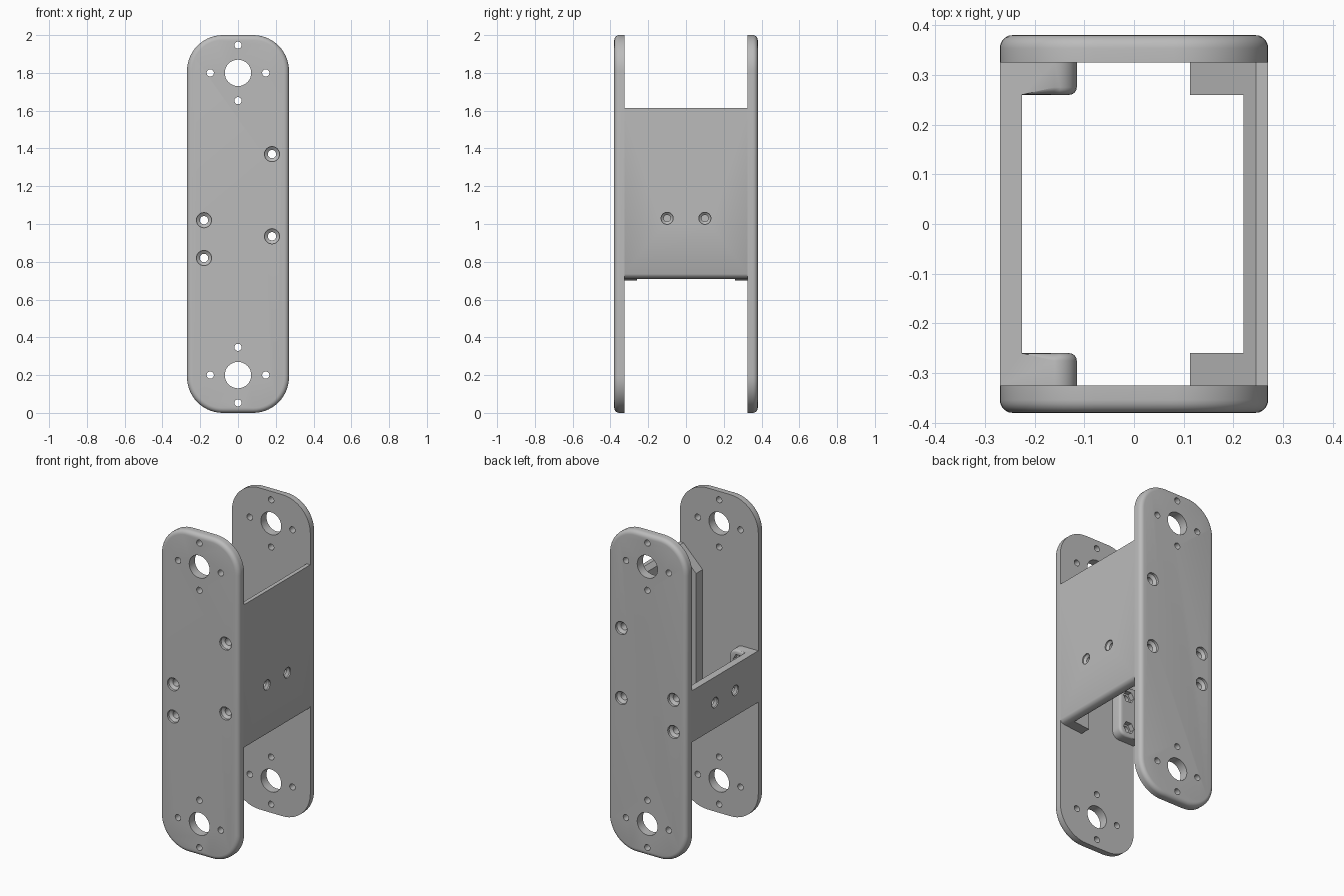
import bpy, bmesh, math
from mathutils import Matrix, Vector

cube = bpy.data.objects.get("Cube")
if cube:
    bpy.data.objects.remove(cube, do_unlink=True)

grey = bpy.data.materials.new("matte grey")
grey.use_nodes = True
COLOUR = (0.5, 0.5, 0.5, 1)
grey.diffuse_color = COLOUR
bsdf = next(n for n in grey.node_tree.nodes if n.type == 'BSDF_PRINCIPLED')
bsdf.inputs["Base Color"].default_value = COLOUR
bsdf.inputs["Roughness"].default_value = 0.6

HALF, INNER, OUTER, FLANGE = 0.27, 0.325, 0.38, 0.26


def to_object(name, bm):
    bmesh.ops.recalc_face_normals(bm, faces=bm.faces)
    mesh = bpy.data.meshes.new(name)
    bm.to_mesh(mesh)
    bm.free()
    obj = bpy.data.objects.new(name, mesh)
    bpy.context.collection.objects.link(obj)
    mesh.materials.append(grey)
    return obj


def rounded(x0, x1, z0, z1, radii, steps=10):
    """Outline in x and z; radii run from the low-left corner anticlockwise."""
    pts = []
    corners = [(x0, z0, 1, 1), (x1, z0, -1, 1), (x1, z1, -1, -1), (x0, z1, 1, -1)]
    for i, ((x, z, sx, sz), r) in enumerate(zip(corners, radii)):
        if r == 0:
            pts.append((x, z))
            continue
        for k in range(steps + 1):
            a = math.pi + math.pi / 2 * (i + k / steps)
            pts.append((x + sx * r + r * math.cos(a), z + sz * r + r * math.sin(a)))
    return pts


def extrude(outline, y0, y1):
    bm = bmesh.new()
    face = bm.faces.new([bm.verts.new((x, y0, z)) for x, z in outline])
    grown = bmesh.ops.extrude_face_region(bm, geom=[face])["geom"]
    verts = [g for g in grown if isinstance(g, bmesh.types.BMVert)]
    bmesh.ops.translate(bm, verts=verts, vec=(0, y1 - y0, 0))
    return bm


def lathe(bm, rings, origin, axis, sides=32):
    """Closed stepped cutter: rings of (distance along axis, radius)."""
    turn = Matrix.Translation(origin) @ Vector(axis).to_track_quat('Z', 'Y').to_matrix().to_4x4()
    loops = []
    for d, r in rings:
        angles = [math.tau * k / sides for k in range(sides)]
        loops.append([bm.verts.new(turn @ Vector((r * math.cos(a), r * math.sin(a), d)))
                      for a in angles])
    for low, high in zip(loops, loops[1:]):
        for k in range(sides):
            j = (k + 1) % sides
            bm.faces.new((low[k], low[j], high[j], high[k]))
    bm.faces.new(loops[0][::-1])
    bm.faces.new(loops[-1])


def carve(obj, bm):
    """Subtract the cutter mesh and keep only the result."""
    cutter = to_object("cutter", bm)
    cutter.hide_render = True
    mod = obj.modifiers.new("cut", 'BOOLEAN')
    mod.operation, mod.solver, mod.object = 'DIFFERENCE', 'EXACT', cutter
    graph = bpy.context.evaluated_depsgraph_get()
    result = bpy.data.meshes.new_from_object(obj.evaluated_get(graph))
    obj.modifiers.clear()
    obj.data = result
    bpy.data.objects.remove(cutter, do_unlink=True)


def smooth(obj):
    bpy.ops.object.select_all(action='DESELECT')
    obj.select_set(True)
    bpy.context.view_layer.objects.active = obj
    bpy.ops.object.shade_smooth_by_angle(angle=math.radians(35))


SCREWS = {1: [(0.18, 1.37), (0.18, 0.935)], -1: [(-0.18, 1.02), (-0.18, 0.82)]}

# End plates with softened outer rim, pivot holes and countersunk screw holes
for name, s in (("front_plate", -1), ("back_plate", 1)):
    bm = extrude(rounded(-HALF, HALF, 0, 2, [0.19] * 4, 14), s * INNER, s * OUTER)
    rim = [e for e in bm.edges if all(abs(v.co.y - s * OUTER) < 1e-4 for v in e.verts)]
    bmesh.ops.bevel(bm, geom=rim, offset=0.026, segments=5, profile=0.5, affect='EDGES')
    plate = to_object(name, bm)
    holes = bmesh.new()
    for z in (0.2, 1.8):
        spots = [(0, 0, 0.07)]
        spots += [(dx * 0.147, dz * 0.147, 0.019) for dx, dz in ((1, 0), (-1, 0), (0, 1), (0, -1))]
        for dx, dz, r in spots:
            lathe(holes, [(0.3, r), (0.4, r)], (dx, 0, z + dz), (0, s, 0))
    for x, z in SCREWS[1] + SCREWS[-1]:
        lathe(holes, [(0.3, 0.022), (0.352, 0.022), (0.365, 0.04), (0.4, 0.04)],
              (x, 0, z), (0, s, 0))
    carve(plate, holes)
    smooth(plate)


def bracket(name, side, outline, wall_x, hole_z, round_ends):
    """C-shaped side wall with flanges behind both plates."""
    obj = to_object(name, extrude(outline, -INNER, INNER))
    # Hollow between the flanges
    hollow = bmesh.new()
    bmesh.ops.create_cube(hollow, size=1)
    bmesh.ops.scale(hollow, vec=(1, 2 * FLANGE, 3), verts=hollow.verts)
    bmesh.ops.translate(hollow, vec=(side * (wall_x - 0.5), 0, 1), verts=hollow.verts)
    carve(obj, hollow)
    if round_ends:
        bm = bmesh.new()
        bm.from_mesh(obj.data)
        lip = [e for e in bm.edges if e.calc_face_angle(0) > 0.5 and
               all(abs(abs(v.co.y) - FLANGE) < 1e-3 for v in e.verts) and
               any(abs(v.co.x) < wall_x - 0.01 for v in e.verts)]
        bmesh.ops.bevel(bm, geom=lip, offset=0.015, segments=4, profile=0.5, affect='EDGES')
        bm.to_mesh(obj.data)
        bm.free()
    # Screw bores through the flanges and countersunk holes in the wall
    bores, pockets = bmesh.new(), bmesh.new()
    for s in (-1, 1):
        for x, z in SCREWS[side]:
            lathe(bores, [(0.2, 0.022), (0.36, 0.022)], (x, 0, z), (0, s, 0))
            lathe(pockets, [(0.2, 0.038), (0.29, 0.038)], (x, 0, z), (0, s, 0), 6)
        lathe(bores, [(0.18, 0.018), (0.25, 0.018), (0.262, 0.032), (0.3, 0.032)],
              (0, s * 0.1, hole_z), (side, 0, 0))
    carve(obj, bores)
    carve(obj, pockets)
    smooth(obj)


# Tall wall: sloped top, rounded lower edge
tall = [(HALF, 0.735), (HALF, 1.615), (0.245, 1.615), (0.113, 1.483),
        (0.113, 0.70), (0.22, 0.71), (0.25, 0.714), (0.263, 0.722)]
bracket("tall_wall", 1, tall, 0.22, 1.03, False)

# Short wall: rounded flange corners
short = rounded(-HALF, -0.115, 0.76, 1.08, [0, 0.045, 0.045, 0], 6)
bracket("short_wall", -1, short, 0.225, 0.92, True)
